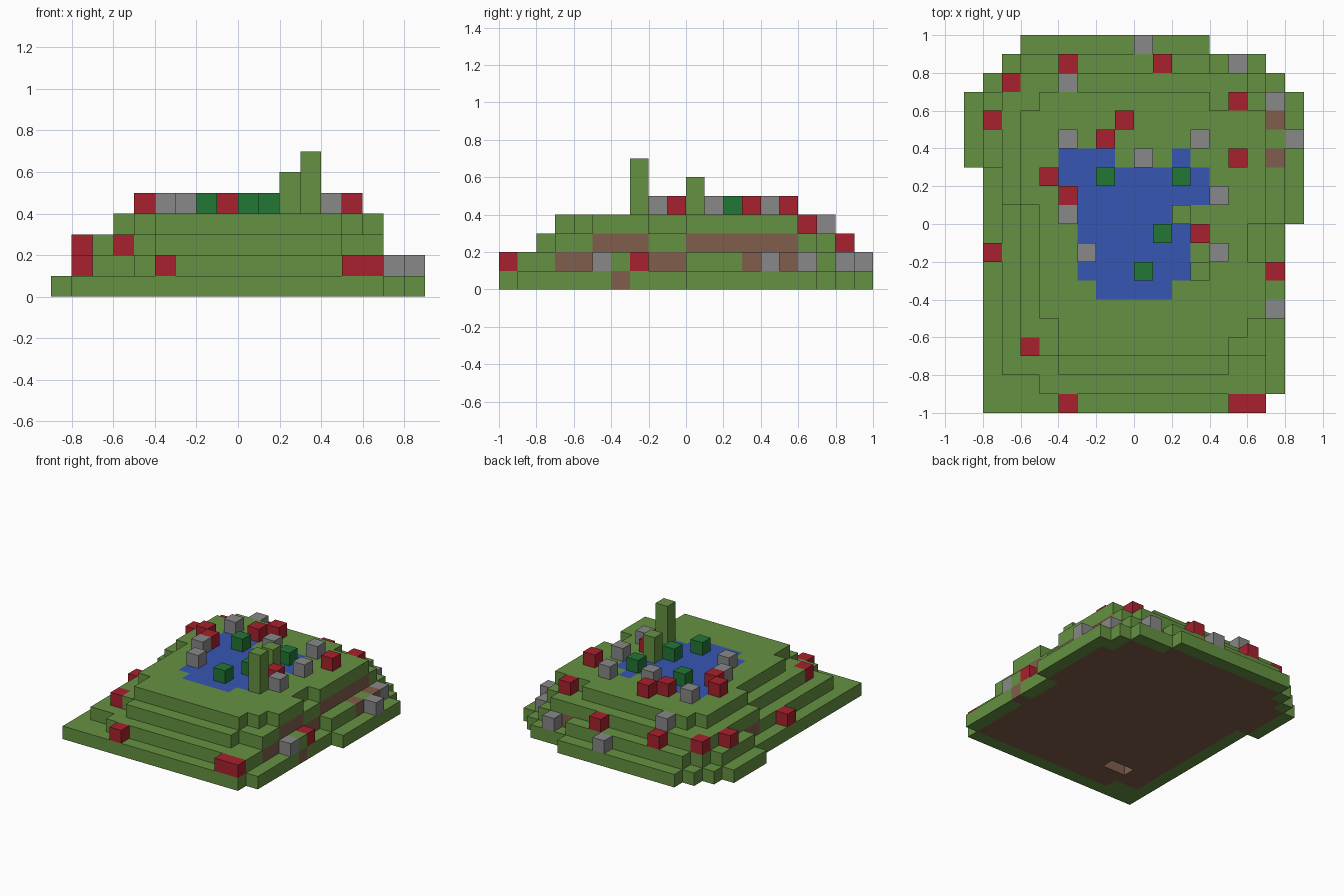
import bpy, bmesh

old = bpy.data.objects.get("Cube")
if old:
    bpy.data.objects.remove(old, do_unlink=True)

U = 0.1  # block size


def make_material(name, hex_code):
    def linear(c):
        return c / 12.92 if c <= 0.04045 else ((c + 0.055) / 1.055) ** 2.4
    color = [linear(v / 255) for v in bytes.fromhex(hex_code)] + [1.0]
    mat = bpy.data.materials.new(name)
    mat.use_nodes = True
    mat.diffuse_color = color
    bsdf = mat.node_tree.nodes["Principled BSDF"]
    bsdf.inputs["Base Color"].default_value = color
    bsdf.inputs["Roughness"].default_value = 1.0
    return mat


GRASS = make_material("grass_green", "659141")
DIRT = make_material("dirt_brown", "805E4C")
WATER = make_material("water_blue", "3656B2")
FLOWER = make_material("flower_red", "A8212E")
STONE = make_material("stone_grey", "888888")
LEAF = make_material("leaf_dark_green", "227636")


def cells(*rects):
    """Union of block rectangles given as x0, x1, y0, y1."""
    return {(x, y) for x0, x1, y0, y1 in rects
            for x in range(x0, x1) for y in range(y0, y1)}


def add_object(name, bm, mats):
    mesh = bpy.data.meshes.new(name)
    bm.to_mesh(mesh)
    bm.free()
    for m in mats:
        mesh.materials.append(m)
    obj = bpy.data.objects.new(name, mesh)
    bpy.context.collection.objects.link(obj)
    return obj


# Terraces of the hill, lowest first
terraces = [
    cells((-6, 4, 0, 10), (-7, 7, 0, 9), (-8, 8, -9, 8), (-8, 7, -10, 0),
          (-9, 0, 3, 7), (0, 9, 0, 7)),
    cells((-6, 4, 0, 9), (-7, 7, -8, 8), (-8, 0, 3, 7), (0, 8, 0, 6),
          (-5, 7, -9, 0), (7, 8, -4, -3)),
    cells((-4, 5, -8, 0), (-5, 7, -7, 0), (-6, 7, -6, 7), (-7, 0, 1, 7),
          (-6, 6, 0, 8)),
    cells((-4, 5, -7, 0), (-4, 6, -6, 0), (-5, 7, -5, -2), (-5, 7, 0, 6),
          (-6, 0, 1, 6), (-5, 4, 0, 7), (-5, 0, -2, 0)),
]
# Small hollow in the underside
terraces[0] -= cells((-5, -3, -7, -6))

# Pond on the top terrace
pond = cells((-4, -1, 3, 4), (2, 3, 3, 4), (-4, 4, 2, 3), (-3, 4, 1, 2),
             (-3, 2, 0, 1), (-3, 3, -3, 0), (-2, 2, -4, -3))
bare_patches = {(7, 5, 1), (7, 3, 1)}

solid = {(x, y, z) for z, layer in enumerate(terraces) for x, y in layer}


def ground_material(cell):
    x, y, z = cell
    if z == len(terraces) - 1 and (x, y) in pond:
        return 2
    if cell in bare_patches or (x, y, z + 1) in solid:
        return 1
    return 0


def build_hill():
    """Exposed block faces only, merged into larger flat faces."""
    bm = bmesh.new()
    verts = {}

    def vert(p):
        if p not in verts:
            verts[p] = bm.verts.new([c * U for c in p])
        return verts[p]

    for cell in sorted(solid):
        for axis in range(3):
            for side in (0, 1):
                near = list(cell)
                near[axis] += 2 * side - 1
                if tuple(near) in solid:
                    continue
                a, b = (axis + 1) % 3, (axis + 2) % 3
                loop = []
                for da, db in ((0, 0), (1, 0), (1, 1), (0, 1)):
                    p = list(cell)
                    p[axis] += side
                    p[a] += da
                    p[b] += db
                    loop.append(vert(tuple(p)))
                face = bm.faces.new(loop if side else loop[::-1])
                face.material_index = ground_material(cell)
    bmesh.ops.dissolve_limit(bm, angle_limit=0.01, verts=bm.verts[:],
                             edges=bm.edges[:], delimit={'MATERIAL'})
    add_object("terraced_hill", bm, [GRASS, DIRT, WATER])


build_hill()


def add_block(name, x, y, z, mat, height=1):
    """One block, or a column of blocks, standing in a grid cell."""
    bm = bmesh.new()
    bmesh.ops.create_cube(bm, size=1)
    for v in bm.verts:
        v.co.x = (v.co.x + 0.5 + x) * U
        v.co.y = (v.co.y + 0.5 + y) * U
        v.co.z = ((v.co.z + 0.5) * height + z) * U
    add_object(name, bm, [mat])


def scatter(name, mat, spots):
    """Stand a block on the ground at each spot."""
    for i, (x, y) in enumerate(spots):
        top = max(z for z in range(len(terraces)) if (x, y, z) in solid) + 1
        add_block(f"{name}_{i + 1}", x, y, top, mat)


# Flowers
scatter("flower", FLOWER, [
    (-5, 2), (-4, 1), (-2, 4), (-1, 5), (5, 3), (3, -1), (5, 6), (-4, 8),
    (1, 8), (-7, 7), (-8, 5), (-8, -2), (-6, -7), (-4, -10), (5, -10),
    (6, -10), (7, -3)])

# Stones
scatter("stone", STONE, [
    (-4, 4), (0, 3), (3, 4), (4, 1), (-4, 0), (-3, -2), (4, -2), (-4, 7),
    (0, 9), (5, 8), (7, 6), (8, 4), (7, -5)])

# Water plants
scatter("water_plant", LEAF, [(-2, 2), (2, 2), (1, -1), (0, -3)])

# Grass pillars beside the pond
add_block("tall_pillar", 3, -3, 4, GRASS, 3)
add_block("short_pillar", 2, 0, 4, GRASS, 2)
